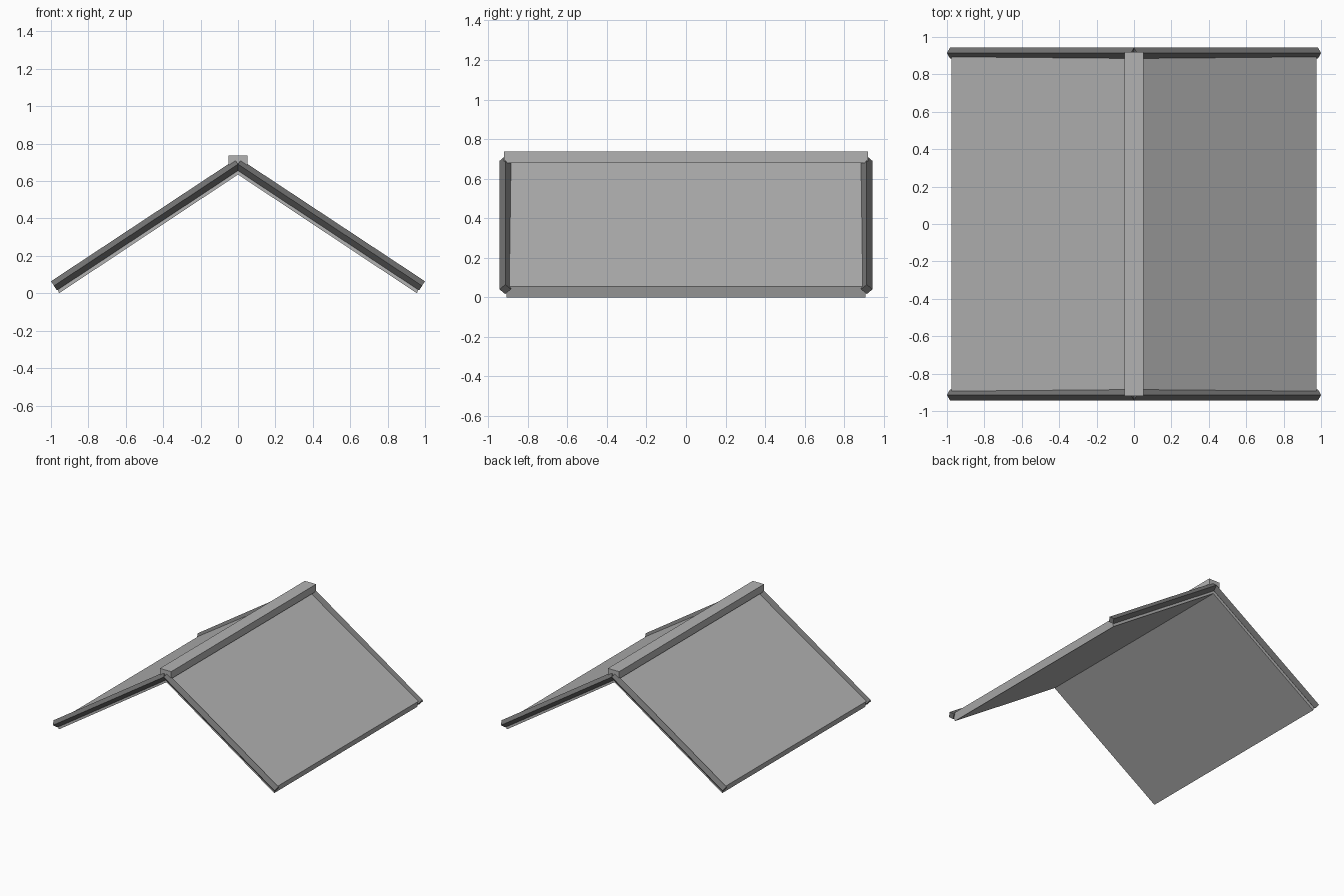
import bpy, bmesh
from mathutils import Vector

if "Cube" in bpy.data.objects:
    bpy.data.objects.remove(bpy.data.objects["Cube"])


def make_material(name, value):
    m = bpy.data.materials.new(name)
    m.diffuse_color = (value, value, value, 1)
    m.use_nodes = True
    m.node_tree.nodes["Principled BSDF"].inputs["Base Color"].default_value = m.diffuse_color
    return m


light_grey = make_material("light grey", 0.45)
dark_grey = make_material("dark grey", 0.17)


def prism(name, ring_a, ring_b, mat):
    """Closed solid joining two matching rings of points."""
    bm = bmesh.new()
    a = [bm.verts.new(p) for p in ring_a]
    b = [bm.verts.new(p) for p in ring_b]
    n = len(a)
    bm.faces.new(a)
    bm.faces.new(b)
    for i in range(n):
        j = (i + 1) % n
        bm.faces.new((a[i], a[j], b[j], b[i]))
    bmesh.ops.recalc_face_normals(bm, faces=bm.faces)
    me = bpy.data.meshes.new(name)
    bm.to_mesh(me)
    bm.free()
    me.materials.append(mat)
    ob = bpy.data.objects.new(name, me)
    bpy.context.collection.objects.link(ob)
    return ob


def extrude_y(name, profile, half, mat):
    return prism(name, [(x, -half, z) for x, z in profile],
                 [(x, half, z) for x, z in profile], mat)


# Gable roof: one folded sheet, open underneath
extrude_y("roof_panels", [(-0.957, 0), (-0.977, 0.055), (0, 0.69),
                          (0.977, 0.055), (0.957, 0), (0, 0.635)],
          0.907, light_grey)

# Ridge cap along the top
extrude_y("ridge_cap", [(-0.05, 0.68), (0.05, 0.68), (0.05, 0.738), (-0.05, 0.738)],
          0.92, light_grey)

# Diamond-section trim poles along the four gable edges
R = 0.029
for sy, end in ((-1, "front"), (1, "back")):
    for sx, side in ((-1, "left"), (1, "right")):
        top = Vector((0, sy * 0.914, 0.69))
        low = Vector((sx * 0.984, sy * 0.914, 0.04))
        d = (low - top).normalized()
        across = Vector((0, 1, 0))
        normal = d.cross(across)
        offsets = [normal * R, across * R, -normal * R, -across * R]
        prism(f"gable_trim_{end}_{side}", [top + o for o in offsets],
              [low + o for o in offsets], dark_grey)
